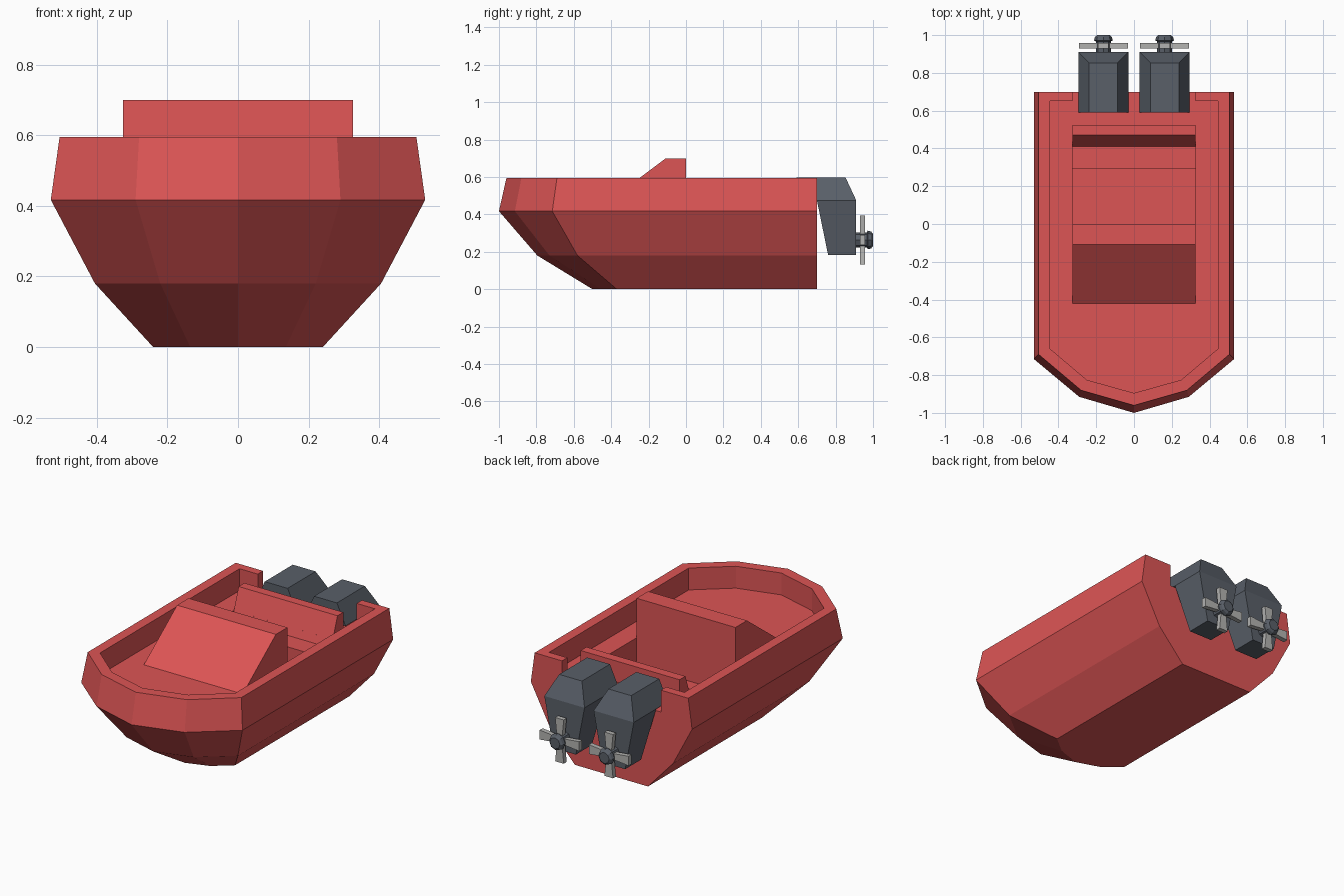
import bpy, bmesh, math

if "Cube" in bpy.data.objects:
    bpy.data.objects.remove(bpy.data.objects["Cube"])

def mat(name, rgb):
    m = bpy.data.materials.new(name)
    m.diffuse_color = (*rgb, 1)
    m.use_nodes = True
    m.node_tree.nodes["Principled BSDF"].inputs["Base Color"].default_value = m.diffuse_color
    return m

RED = mat("red_paint", (0.72, 0.09, 0.09))
DARK = mat("dark_grey", (0.10, 0.115, 0.14))
STEEL = mat("light_grey", (0.45, 0.45, 0.44))

def loft(name, rings, material=None):
    """Closed solid skinned through rings of equal point count."""
    bm = bmesh.new()
    vs = [[bm.verts.new(p) for p in r] for r in rings]
    n = len(rings[0])
    for a, b in zip(vs, vs[1:]):
        for i in range(n):
            j = (i + 1) % n
            bm.faces.new((a[i], a[j], b[j], b[i]))
    bm.faces.new(vs[0])
    bm.faces.new(vs[-1])
    bmesh.ops.recalc_face_normals(bm, faces=bm.faces)
    me = bpy.data.meshes.new(name)
    bm.to_mesh(me)
    bm.free()
    ob = bpy.data.objects.new(name, me)
    bpy.context.collection.objects.link(ob)
    if material:
        me.materials.append(material)
    return ob

def prism(name, profile, half, material=None):
    """Side (y, z) profile extruded across x."""
    return loft(name, [[(x, y, z) for y, z in profile] for x in (-half, half)], material)

def cut(target, cutter):
    mod = target.modifiers.new("cut", 'BOOLEAN')
    mod.operation = 'DIFFERENCE'
    mod.solver = 'EXACT'
    mod.object = cutter
    bpy.context.view_layer.objects.active = target
    bpy.ops.object.modifier_apply(modifier=mod.name)
    bpy.data.objects.remove(cutter)

# Hull: plan outlines from keel to rim, then down inside to the deck
def outline(z, w, ys, xm, ym, yc, back=0.70):
    return [(w, back, z), (w, ys, z), (xm, ym, z), (0, yc, z),
            (-xm, ym, z), (-w, ys, z), (-w, back, z)]

DECK = 0.465
hull = loft("hull", [
    outline(0.00, 0.24, -0.37, 0.135, -0.455, -0.50),
    outline(0.18, 0.405, -0.58, 0.22, -0.73, -0.795),
    outline(0.417, 0.53, -0.715, 0.29, -0.915, -1.0),
    outline(0.595, 0.505, -0.69, 0.28, -0.88, -0.96),
    outline(0.595, 0.445, -0.66, 0.25, -0.825, -0.895, 0.65),
    outline(DECK, 0.445, -0.66, 0.25, -0.825, -0.895, 0.65)], RED)

# Stern notch for the motors, and sunken cockpit with seat step
W = 0.325
cut(hull, prism("notch_cutter", [(0.63, DECK), (0.75, DECK), (0.75, 0.8), (0.63, 0.8)], W))
cut(hull, prism("cockpit_cutter", [(0, 0.8), (0, 0.30), (0.29, 0.30), (0.29, 0.42),
                                   (0.41, 0.42), (0.47, 0.59), (0.47, 0.8)], W))

# Sloped console and bench backrest
prism("console", [(-0.42, DECK), (-0.108, 0.70), (0, 0.70), (0, DECK)], W, RED)
prism("seat_backrest", [(0.426, DECK), (0.47, 0.59), (0.525, 0.59), (0.525, DECK)], W, RED)

# Outboard motors
def rect(cx, hw, y0, y1, z):
    return [(cx - hw, y0, z), (cx + hw, y0, z), (cx + hw, y1, z), (cx - hw, y1, z)]

for side, cx in (("left", -0.162), ("right", 0.162)):
    loft(f"motor_head_{side}", [rect(cx, 0.132, 0.59, 0.91, 0.475),
                                rect(cx, 0.075, 0.59, 0.853, 0.597)], DARK)
    loft(f"motor_leg_{side}", [rect(cx, 0.075, 0.76, 0.91, 0.182),
                               rect(cx, 0.132, 0.70, 0.91, 0.475)], DARK)

    # Propeller hub, turned around y
    hz = 0.263
    loft(f"propeller_hub_{side}", [
        [(cx + r * math.cos(t * math.pi / 4), y, hz + r * math.sin(t * math.pi / 4))
         for t in range(8)]
        for y, r in ((0.90, 0.04), (0.967, 0.04), (0.972, 0.05), (0.99, 0.045), (1.0, 0.033))], DARK)

    # Four flared blades
    for k in range(4):
        c, s = math.cos(k * math.pi / 2), math.sin(k * math.pi / 2)
        flat = [(0.02, -0.017), (0.13, -0.028), (0.13, 0.028), (0.02, 0.017)]
        loft(f"propeller_blade_{side}_{k + 1}",
             [[(cx + u * c - v * s, y, hz + u * s + v * c) for u, v in flat]
              for y in (0.929, 0.957)], STEEL)
